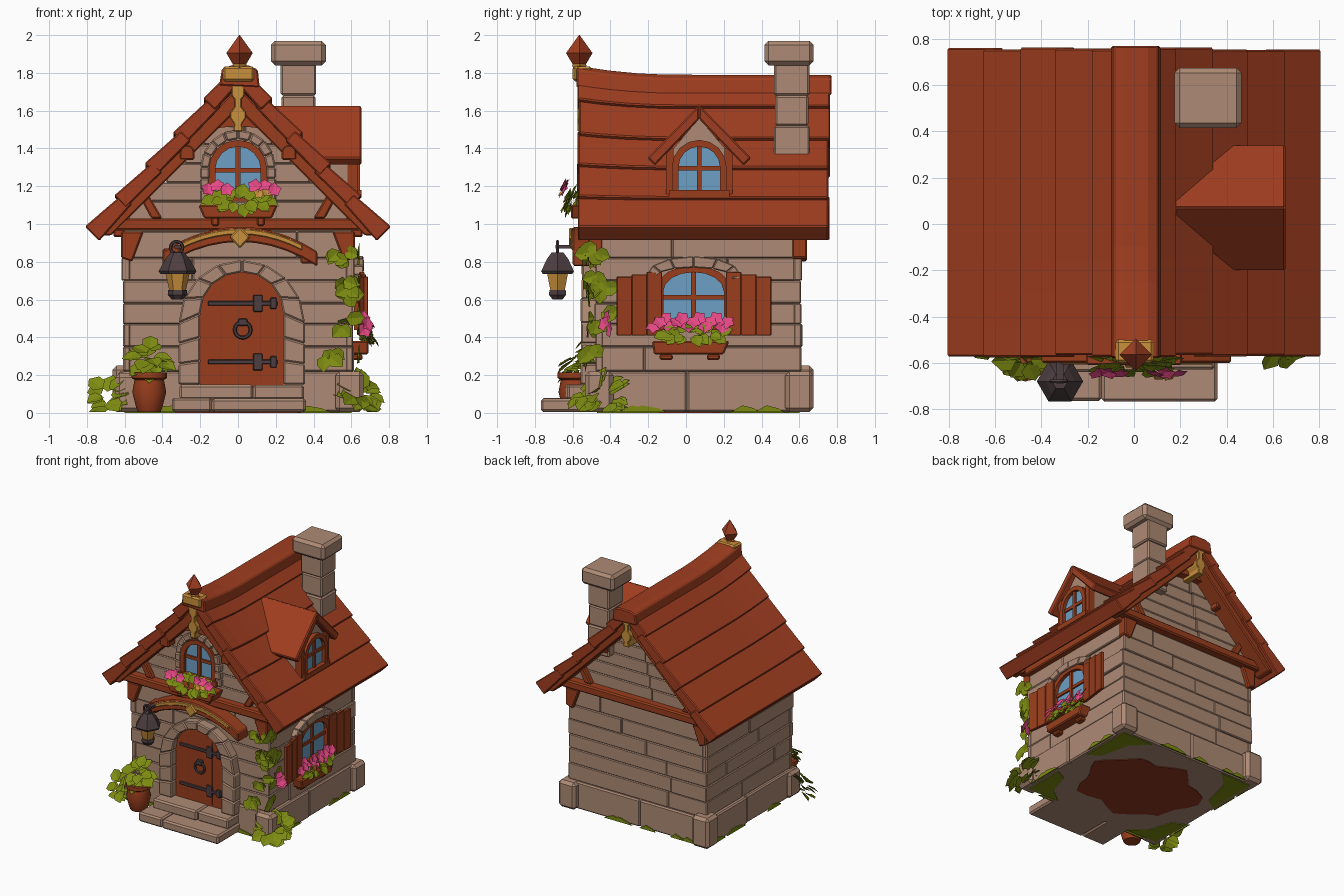
import bpy, bmesh, math, random
from mathutils import Matrix, Vector

random.seed(4)
if "Cube" in bpy.data.objects:
    bpy.data.objects.remove(bpy.data.objects["Cube"])


def material(name, code):
    rgb = [(int(code[i:i + 2], 16) / 255) ** 2.2 for i in (0, 2, 4)] + [1]
    m = bpy.data.materials.new(name)
    m.use_nodes = True
    m.diffuse_color = rgb
    bsdf = m.node_tree.nodes["Principled BSDF"]
    bsdf.inputs["Base Color"].default_value = rgb
    bsdf.inputs["Roughness"].default_value = 0.9
    return m


ROOF = material("roof red", "9F4025")
WOOD = material("timber red", "984022")
STONE = material("warm stone", "AC8974")
GOLD = material("amber gold", "C98F3E")
GLASS = material("window blue", "6C9FC4")
PINK = material("petal pink", "EC4C88")
LEAF = material("leaf green", "7C8A18")
METAL = material("dark iron", "4E4043")
EARTH = material("earth brown", "8E3A25")


# Facing frames: columns are across, up, outward
def frame(across, up, out):
    return Matrix((across, up, out)).transposed().to_4x4()


X, Y, Z = Vector((1, 0, 0)), Vector((0, 1, 0)), Vector((0, 0, 1))
FRONT, BACK = frame(X, Z, -Y), frame(-X, Z, Y)
RIGHT, LEFT = frame(Y, Z, X), frame(-Y, Z, -X)
PLAN = frame(X, Y, Z)


def finish(name, bm, mat, bevel=0, warp=None, smooth=False):
    if warp:
        for v in bm.verts:
            v.co = warp(v.co)
    me = bpy.data.meshes.new(name)
    bm.to_mesh(me)
    bm.free()
    me.materials.append(mat)
    ob = bpy.data.objects.new(name, me)
    bpy.context.collection.objects.link(ob)
    if smooth:
        me.shade_smooth()
        me.set_sharp_from_angle(angle=math.radians(40))
    if bevel:
        mod = ob.modifiers.new("soft edges", "BEVEL")
        mod.width, mod.segments = bevel, 1


def prism(name, shapes, mat, face=FRONT, bevel=0, warp=None):
    """Each shape is (outline, depths): the outline swept through the depths."""
    bm = bmesh.new()
    for pts, depths in shapes:
        rings = [[bm.verts.new(face @ Vector((u, v, d))) for u, v in pts] for d in depths]
        for a, b in zip(rings, rings[1:]):
            for i in range(len(pts)):
                j = (i + 1) % len(pts)
                bm.faces.new((a[i], a[j], b[j], b[i]))
        bm.faces.new(rings[0][::-1])
        bm.faces.new(rings[-1])
    bmesh.ops.recalc_face_normals(bm, faces=bm.faces)
    finish(name, bm, mat, bevel, warp)


def rect(u0, u1, v0, v1):
    return [(u0, v0), (u1, v0), (u1, v1), (u0, v1)]


def flip(pts, s):
    return [(u * s, v) for u, v in pts]


def arch(c, hw, z0, z1, rise=None, n=8, jamb=3):
    rise = rise or hw
    spring = z1 - rise
    side = [z0 + (spring - z0) * i / jamb for i in range(jamb)]
    arc = [(c - hw * math.cos(math.pi * i / n), spring + rise * math.sin(math.pi * i / n)) for i in range(n + 1)]
    return [(c - hw, z) for z in side] + arc + [(c + hw, z) for z in side[::-1]]


def stone_arch(name, inner, outer, d0, d1, face):
    quads = [([inner[i], outer[i], outer[i + 1], inner[i + 1]], (d0, d1 + random.uniform(0, .02)))
             for i in range(len(inner) - 1)]
    prism(name, quads, STONE, face, .008)


def window(name, face, c, hw, z0, z1, d, rise=None):
    inner = arch(c, hw, z0, z1, rise)
    outer = arch(c, hw + .035, z0 - .02, z1 + .035, rise and rise + .02)
    prism(name + "_glass", [(inner, (d, d + .008))], GLASS, face)
    prism(name + "_frame", [(outer + inner[::-1], (d, d + .035)),
                            (rect(c - hw - .05, c + hw + .05, z0 - .04, z0), (d, d + .045))], WOOD, face)
    mid = z0 + (z1 - z0) * .5
    prism(name + "_bars", [(rect(c - .013, c + .013, z0, z1), (d, d + .022)),
                           (rect(c - hw, c + hw, mid - .012, mid + .012), (d, d + .02))], WOOD, face)


def lathe(name, profile, at, mat, seg=16, smooth=True):
    bm = bmesh.new()
    rings = [[bm.verts.new(Vector(at) + Vector((r * math.cos(t), r * math.sin(t), z)))
              for t in (math.tau * k / seg for k in range(seg))] for r, z in profile]
    for a, b in zip(rings, rings[1:]):
        for i in range(seg):
            bm.faces.new((a[i], a[(i + 1) % seg], b[(i + 1) % seg], b[i]))
    bm.faces.new(rings[0][::-1])
    bm.faces.new(rings[-1])
    finish(name, bm, mat, smooth=smooth)


def ring(name, at, major, minor, mat):
    bm = bmesh.new()
    n, m = 16, 6
    v = [[bm.verts.new(Vector(at) + Vector(((major + minor * math.cos(q)) * math.cos(p), minor * math.sin(q),
          (major + minor * math.cos(q)) * math.sin(p)))) for q in (math.tau * j / m for j in range(m))]
         for p in (math.tau * i / n for i in range(n))]
    for i in range(n):
        for j in range(m):
            bm.faces.new((v[i][j], v[i][(j + 1) % m], v[(i + 1) % n][(j + 1) % m], v[(i + 1) % n][j]))
    bmesh.ops.recalc_face_normals(bm, faces=bm.faces)
    finish(name, bm, mat, smooth=True)


def leaf(bm, pos, way, normal, size):
    way = way.normalized()
    side = way.cross(normal).normalized()
    up = side.cross(way)
    p = lambda a, b, h: bm.verts.new(pos + (way * a + side * b + up * h) * size)
    base, tip = p(0, 0, 0), p(1, 0, -.12)
    for s in (1, -1):
        bm.faces.new([base, p(.25, .42 * s, .05), p(.65, .4 * s, .04), tip][::s])


def above_ground(p):
    return Vector((max(-.8, min(.8, p.x)), p.y, max(.006, p.z)))


def cluster(name, at, radii, count, size, out):
    """Leaves scattered in an ellipsoid, spread flat to the direction they face."""
    bm = bmesh.new()
    out = Vector(out).normalized()
    for _ in range(count):
        way = Vector([random.uniform(-1, 1) for _ in range(3)]).normalized()
        pos = Vector(at) + Vector([w * r * random.uniform(.2, .7) for w, r in zip(way, radii)])
        way -= out * way.dot(out) * .8
        leaf(bm, pos, way, out, size * random.uniform(.8, 1.15))
    finish(name, bm, LEAF, warp=above_ground)


def flowers(name, spots, out, size, mat=PINK):
    bm = bmesh.new()
    for at in spots:
        n = (Vector(out) + Vector([random.uniform(-.3, .3) for _ in range(3)])).normalized()
        a = n.orthogonal().normalized()
        for k in range(5):
            leaf(bm, Vector(at), Matrix.Rotation(math.tau * k / 5, 3, n) @ a + n * .25, n, size)
    finish(name, bm, mat)


# Stone walls, in courses of uneven blocks around a core
sides = (("front", FRONT, -.6, .6, .47), ("back", BACK, -.6, .6, .6),
         ("right", RIGHT, -.47, .6, .6), ("left", LEFT, -.6, .47, .6))
prism("wall_core", [(rect(-.597, .597, -.467, .597), (.1, .97))], STONE, PLAN)
prism("foundation", [(rect(-.615, .615, -.485, .615), (.005, .22))], STONE, PLAN, .01)


def courses(u0, u1, levels, d):
    blocks = []
    for z0, z1 in zip(levels, levels[1:]):
        cut = u0 + (u1 - u0) * random.uniform(.2, .8)
        for a, b in ((u0, cut), (cut, u1)):
            blocks.append((rect(a, b, z0, z1), (d - .03, d + random.uniform(.004, .018))))
    return blocks


for name, face, u0, u1, d in sides:
    prism(name + "_wall_stones", courses(u0 - .01, u1 + .01, (.22, .35, .47, .58, .7, .82, .96), d), STONE, face, .006)
    prism(name + "_base_stones", courses(u0 - .02, u1 + .02, (.005, .22), d + .015), STONE, face, .01)
    moss = []
    for _ in range(6):
        u, w = random.uniform(u0, u1 - .2), random.uniform(.1, .25)
        moss.append(([(u, .006), (u + w, .006), (u + w * .8, .025), (u + w * .4, .04)], (d + .03, d + .039)))
    prism(name + "_moss", moss, LEAF, face)
corners = [(x, y, h) for x, y, h in ((-.59, .6, .25), (.59, .6, .22), (-.575, -.46, .21), (.59, -.46, .22))]
prism("corner_stones", [(rect(x - .075, x + .075, y - .075, y + .075), (.005, h)) for x, y, h in corners],
      STONE, PLAN, .022)

# Patches under the foundation
blob = [((.46 + .05 * math.sin(5 * t)) * math.cos(t), .06 + (.37 + .05 * math.cos(7 * t)) * math.sin(t))
        for t in (math.tau * k / 28 for k in range(28))]
prism("earth_patch", [(blob, (0, .006))], EARTH, PLAN)
prism("moss_patches", [([(x, y), (x * .55, y), (x * .75, y * .8), (x * .85, y * .4), (x, y * .3)], (0, .006))
                       for x, y in ((.6, .6), (-.6, .6), (.6, -.47), (-.6, -.47))], LEAF, PLAN)

# Gable stones and timber at both ends
gable = [(-.58, .93), (.58, .93), (.58, 1.1), (.1, 1.6), (-.1, 1.6)]
prism("gable_core", [(gable, (-.58, .46))], STONE)
for name, face, d, edge in (("front", FRONT, .46, .545), ("back", BACK, .58, .73)):
    rows = []
    for k in range(5):
        z, w = 1.02 + k * .1, .58 - k * .1
        rows += [(rect(-w, w * .2, z, z + .1), (d - .02, d + .01)), (rect(w * .2, w, z, z + .1), (d - .02, d + .018))]
    prism(name + "_gable_stones", rows, STONE, face, .006)
    prism(name + "_tie_beam", [(rect(-.68, .68, .965, 1.03), (d, d + .08))], WOOD, face, .01)
    brace, strut = [(0, 1.73), (.75, .94), (.67, .94), (0, 1.61)], [(.4, 1.03), (.46, 1.03), (.53, 1.16), (.5, 1.2)]
    for s, tag in ((1, "a"), (-1, "b")):
        foot = [(s * .5, .96), (s * .62, .96), (s * .62, .82), (s * .56, .8)]
        prism(f"{name}_rake_{tag}", [(flip(brace, s), (d, edge))], WOOD, face, .008)
        prism(f"{name}_strut_{tag}", [(flip(strut, s), (d, d + .05))], WOOD, face, .008)
        prism(f"{name}_bracket_{tag}", [(foot, (d - .02, d + .06))], WOOD, face, .008)
        prism(f"{name}_brace_knob_{tag}", [(arch(s * .27, .04, 1.34, 1.42), (d, d + .09))], WOOD, face, .008)
    prism(name + "_curved_brace", [(arch(0, .3, 1.37, 1.61, .2) + arch(0, .25, 1.37, 1.52, .14)[::-1],
                                    (d, d + .07))], WOOD, face)
    hang = [(.035, 1.75), (.035, 1.68), (.018, 1.66), (.018, 1.62), (.042, 1.59), (.042, 1.56), (.02, 1.53), (.026, 1.49)]
    prism(name + "_gable_pendant", [(hang + flip(hang, -1)[::-1], (d, edge + .03))], GOLD, face, .005)
prism("peak_block", [(rect(-.08, .085, 1.755, 1.835), (.5, .6))], GOLD, FRONT, .012)


# Roof: overlapping rows, swept up towards the front
def sweep(p):
    t = min(1, max(0, (-p.y - .05) / .53))
    return p + Z * .05 * t * t * max(0, min(1, (p.z - 1) / .8))


slope = [Vector(p) for p in ((.04, 1.77), (.17, 1.62), (.33, 1.45), (.48, 1.295), (.64, 1.135), (.795, .98))]
for s, tag in ((1, "right"), (-1, "left")):
    for k, (a, b) in enumerate(zip(slope, slope[1:])):
        along = (b - a).normalized()
        out = Vector((-along.y, along.x))
        low = b + along * .006
        thick = .092 if k == 4 else .07
        pts = [a - along * .03 - out * .01, low + out * .016, low - out * thick, a - along * .03 - out * .08]
        ends = [-.765 + random.uniform(0, .012)] + [-.46, -.2, 0, .15, .3, .45] + [.565 + random.uniform(0, .012)]
        prism(f"roof_row_{tag}_{k}", [(flip([tuple(p) for p in pts], s), ends)], ROOF, FRONT, .007, sweep)
    prism("eave_plate_" + tag, [(flip(rect(.57, .66, .93, 1.03), s), (-.6, .46))], WOOD, FRONT, .008)
cap = [(-.1, 1.69), (-.085, 1.775), (-.04, 1.79), (.06, 1.79), (.105, 1.77), (.115, 1.68)]
prism("ridge_cap", [(cap, (-.77, -.4, -.1, .1, .25, .4, .5, .58))], ROOF, FRONT, .008, sweep)
lathe("finial", [(.02, 1.82), (.07, 1.905), (.002, 2)], (.008, -.565, 0), ROOF, 4, False)
lathe("finial_collar", [(.03, 1.82), (.038, 1.84), (.034, 1.85)], (.008, -.565, 0), GOLD, 4, False)

# Chimney
prism("chimney_stack", [(rect(.225 + e, .415 - e, .465 + e, .655 - e), z) for e, z in
                        ((0, (1.3, 1.52)), (.006, (1.52, 1.68)), (.001, (1.68, 1.86)))], STONE, PLAN, .01)
prism("chimney_cap", [(rect(.175, .465, .415, .675), (1.84, 1.97))], STONE, PLAN, .022)

# Dormer
prism("dormer_wall", [([(-.1, 1.08), (.24, 1.08), (.24, 1.36), (.07, 1.56), (-.1, 1.36)], (.2, .61))], STONE, RIGHT)
for s, tag in ((1, "back"), (-1, "front")):
    tile = [(0, 1.63), (.275, 1.35), (.235, 1.31), (0, 1.555)]
    prism("dormer_roof_" + tag, [([(u * s + .07, v) for u, v in tile], (.15, .655))], ROOF, RIGHT, .008)
    prism("dormer_post_" + tag, [(rect(.07 + s * .155 - .02, .07 + s * .155 + .02, 1.1, 1.4), (.58, .635))], WOOD, RIGHT)
window("dormer_window", RIGHT, .07, .11, 1.18, 1.41, .61)

# Gable window and its flower box
stone_arch("gable_window_stones", arch(0, .15, 1.12, 1.45), arch(0, .2, 1.12, 1.5), .45, .5, FRONT)
window("gable_window", FRONT, 0, .12, 1.16, 1.41, .475)
prism("gable_flower_box", [([(-.21, 1.1), (-.18, 1.03), (.18, 1.03), (.21, 1.1)], (.48, .61)),
                           (rect(-.14, -.1, .99, 1.04), (.48, .57)), (rect(.1, .14, .99, 1.04), (.48, .57))], WOOD, FRONT, .008)
cluster("gable_box_leaves", (0, -.6, 1.125), (.26, .06, .03), 40, .075, (0, -1, .6))
flowers("gable_box_flowers", [(x, -.64, z) for x, z in ((-.16, 1.18), (-.11, 1.2), (-.06, 1.18), (.09, 1.2), (.14, 1.2), (.19, 1.18))],
        (0, -1, .5), .042)
flowers("gable_box_buds", [(.11, -.66, 1.16), (.15, -.655, 1.165)], (0, -1, .5), .03, GOLD)

# Side window with shutters and flower box
window("side_window", RIGHT, .04, .16, .48, .745, .615, .1)
stone_arch("side_window_lintel", arch(.04, .2, .71, .77, .05, 6, 1), arch(.04, .25, .71, .83, .1, 6, 1), .58, .65, RIGHT)
for s, u in ((-1, -.13), (1, .215)):
    hinge = RIGHT @ Matrix.Translation((u, 0, .635)) @ Matrix.Rotation(-s * .12, 4, "Y")
    prism("shutter", [(flip(rect(k * .08, k * .08 + .08, .41, .745 - .012 * k), s), (0, .025)) for k in range(3)], WOOD, hinge, .003)
prism("side_flower_box", [([(-.18, .38), (-.17, .31), (.2, .31), (.23, .38)], (.6, .69)),
                          (rect(-.14, -.07, .28, .31), (.6, .66)), (rect(.11, .18, .28, .31), (.6, .66))], WOOD, RIGHT, .008)
cluster("side_box_leaves", (.675, .03, .415), (.04, .3, .03), 40, .07, (1, 0, .6))
flowers("side_box_flowers", [(.69 + random.uniform(-.03, .01), -.17 + .03 * k, .465 + .022 * (k % 3 - .5)) for k in range(14)],
        (1, 0, .6), .042)

# Door, its stone arch, hinges and knocker
stone_arch("door_stones", arch(.02, .22, .15, .745), arch(.02, .335, .15, .81), .45, .54, FRONT)
prism("door", [(arch(.02, .222, .14, .747), (.46, .5))], WOOD)
prism("door_grooves", [(rect(x - .003, x + .003, .16, .66), (.5, .503)) for x in (-.09, .12)], EARTH)
for z in (.27, .58):
    prism("door_hinge", [(rect(-.16, .21, z - .012, z + .012), (.5, .515)),
                         (rect(.08, .13, z - .045, z + .045), (.5, .517)),
                         (rect(.17, .205, z - .03, z + .03), (.5, .518))], METAL, FRONT, .004)
ring("door_knocker", (.025, -.52, .44), .042, .01, METAL)
prism("knocker_plate", [(rect(0, .05, .46, .5), (.5, .53))], METAL, FRONT, .006)
prism("door_steps", [(rect(-.35, -.14, .005, .08), (.45, .765)), (rect(-.14, .36, .005, .075), (.45, .768)),
                     (rect(-.31, .08, .07, .15), (.45, .64)), (rect(.08, .35, .07, .148), (.45, .63))], STONE, FRONT, .012)


# Curved hood over the door
def band(half, top, drop, thick, n=10):
    xs = [half * (2 * i / n - 1) for i in range(n + 1)]
    f = lambda x: top - drop * (x / half) ** 2
    return [(x + .01, f(x)) for x in xs] + [(x + .01, f(x) - thick) for x in xs[::-1]]


prism("hood_beam", [(band(.41, .985, .13, .08), (.46, .6))], WOOD, FRONT, .008)
prism("hood_trim", [(band(.33, .975, .085, .03), (.58, .608))], GOLD, FRONT, .005)
prism("hood_crest", [([(-.045, .93), (.01, .87), (.065, .93), (.01, .985)], (.58, .62))], GOLD, FRONT, .008)
for s in (-1, 1):
    prism("hood_bracket", [(flip(rect(.33, .4, .79, .87), s), (.46, .56))], WOOD, FRONT, .01)

# Lantern
lamp = (-.32, -.68, 0)
prism("lantern_arm", [(rect(-.335, -.305, .87, .89), (.5, .69))], METAL)
ring("lantern_ring", (-.325, -.68, .875), .032, .009, METAL)
lathe("lantern_hood", [(.09, .735), (.1, .75), (.065, .815), (.035, .85)], lamp, METAL, 6, False)
lathe("lantern_light", [(.042, .64), (.065, .745)], lamp, GOLD, 6, False)
lathe("lantern_base", [(.03, .6), (.052, .625), (.05, .65)], lamp, METAL, 6, False)

# Potted plant, ground plants and climbing vine
lathe("plant_pot", [(.06, .005), (.07, .03), (.09, .11), (.078, .175), (.095, .185), (.095, .215), (.07, .215), (.065, .2)],
      (-.47, -.585, 0), WOOD)
cluster("pot_plant", (-.465, -.585, .29), (.07, .05, .1), 26, .1, (0, -.6, 1))
cluster("ground_plant_right", (.64, -.44, .09), (.12, .18, .1), 40, .1, (.5, -.6, .8))
cluster("ground_plant_left", (-.69, -.48, .08), (.08, .09, .1), 18, .1, (-.3, -.7, .8))
flowers("vine_blossoms", [(.68, -.43, .47), (.67, -.4, .44), (.66, -.42, .5)], (.5, -1, .3), .045)
vine = bmesh.new()
for z in (.3, .33, .46, .5, .63, .67, .7, .82, .86):
    for _ in range(3):
        way = Vector((random.uniform(-1, 1), random.uniform(-1, 1), random.uniform(-1, .2)))
        bend = .05 * math.sin(z * 14) + random.uniform(-.03, .03)
        leaf(vine, Vector((.5 + bend + z * .08, -.515, z)), way * Vector((1, 0, 1)).dot(X) + way - Y * way.y, -Y, .085)
        leaf(vine, Vector((.64, -.47 + bend * .7, z + .03)), way - X * way.x, X, .085)
finish("climbing_vine", vine, LEAF)
